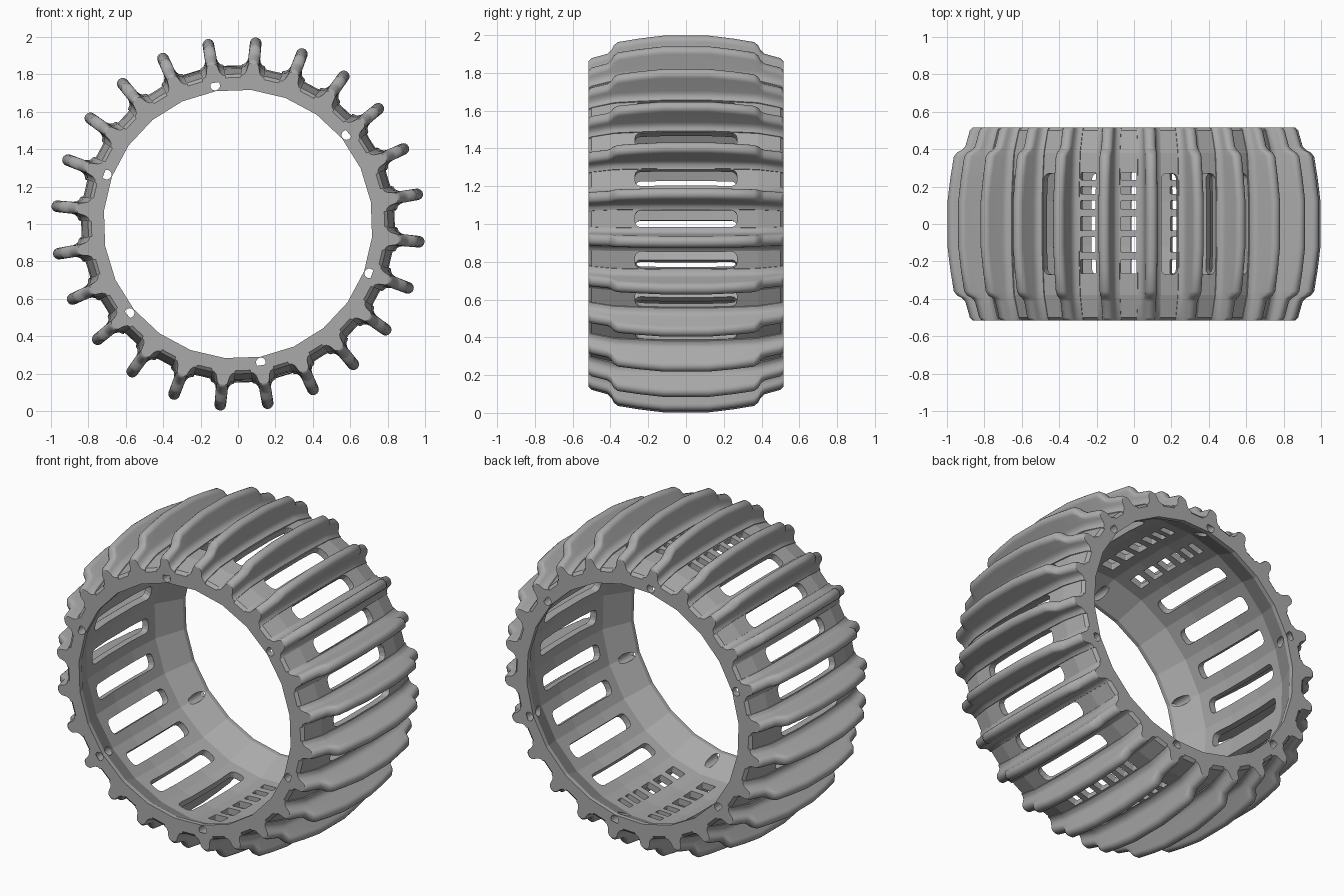
import bpy, bmesh
from math import sin, cos, pi, radians

if "Cube" in bpy.data.objects:
    bpy.data.objects.remove(bpy.data.objects["Cube"], do_unlink=True)

COUNT = 24
STEP = 2 * pi / COUNT
START = radians(9.4)

grey = bpy.data.materials.new("grey rubber")
grey.use_nodes = True
grey.diffuse_color = (0.4, 0.4, 0.4, 1)
grey.node_tree.nodes["Principled BSDF"].inputs["Base Color"].default_value = (0.4, 0.4, 0.4, 1)


def polar(angle, r, t, y):
    """Point at radius r and sideways offset t around the wheel axis."""
    return (r * cos(angle) - t * sin(angle), y, 1 + r * sin(angle) + t * cos(angle))


def loft(bm, loops, closed=False):
    """Skin equal loops of points; close into a ring or cap both ends."""
    rings = [[bm.verts.new(p) for p in loop] for loop in loops]
    n = len(rings[0])
    pairs = list(zip(rings, rings[1:]))
    if closed:
        pairs.append((rings[-1], rings[0]))
    else:
        bm.faces.new(rings[0])
        bm.faces.new(rings[-1])
    for a, b in pairs:
        for i in range(n):
            j = (i + 1) % n
            bm.faces.new((a[i], a[j], b[j], b[i]))


def finish(bm, name):
    bmesh.ops.recalc_face_normals(bm, faces=bm.faces)
    mesh = bpy.data.meshes.new(name)
    bm.to_mesh(mesh)
    bm.free()
    mesh.materials.append(grey)
    obj = bpy.data.objects.new(name, mesh)
    bpy.context.collection.objects.link(obj)
    return obj


# Rim shell: faceted ring with a thick flange at each end
outer = [(0.12, 0.855), (0.38, 0.838), (0.50, 0.808), (0.515, 0.79)]
inner = [(0.515, 0.72), (0.49, 0.72), (0.33, 0.80), (0.12, 0.815)]
half = outer + inner
section = half + [(-y, r) for y, r in reversed(half)]
bm = bmesh.new()
loft(bm, [[polar(START + k * STEP, r, 0, y) for y, r in section]
          for k in range(COUNT)], closed=True)
shell = finish(bm, "rim_shell")


# Cutters: rounded slots, barred slots and bolt holes
def slot(bm, angle, y0, y1, width, corner):
    outline = []
    for q, (st, sy) in enumerate([(1, 1), (-1, 1), (-1, -1), (1, -1)]):
        ct = st * (width / 2 - corner)
        cy = y1 - corner if sy > 0 else y0 + corner
        for s in range(4):
            a = (q + s / 3) * pi / 2
            outline.append((ct + corner * cos(a), cy + corner * sin(a)))
    loft(bm, [[polar(angle, r, t, y) for t, y in outline] for r in (0.74, 0.92)])


BARRED = {5, 6, 17, 18}
CELLS = [(0.235, 0.275), (0.16, 0.20), (0.08, 0.125),
         (-0.035, 0.04), (-0.15, -0.07), (-0.265, -0.19)]
bm = bmesh.new()
for k in range(COUNT):
    angle = START + (k + 0.5) * STEP
    if k in BARRED:
        for y0, y1 in CELLS:
            slot(bm, angle, y0, y1, 0.085, 0.006)
    else:
        slot(bm, angle, -0.27, 0.27, 0.09, 0.03)
for k in range(6):
    angle = START + radians(30) + k * pi / 3
    circle = [(0.75 + 0.026 * cos(s * pi / 8), 0.026 * sin(s * pi / 8)) for s in range(16)]
    for side in (-1, 1):
        loft(bm, [[polar(angle, r, t, side * y) for r, t in circle] for y in (0.31, 0.6)])
cutter = finish(bm, "slot_cutter")
cutter.hide_render = True

cut = shell.modifiers.new("slots", "BOOLEAN")
cut.object = cutter
cut.operation = "DIFFERENCE"
cut.solver = "EXACT"
depsgraph = bpy.context.evaluated_depsgraph_get()
shell.data = bpy.data.meshes.new_from_object(shell.evaluated_get(depsgraph))
shell.modifiers.clear()
bpy.data.objects.remove(cutter, do_unlink=True)

# Tread bars: rounded ribs with a stepped crown and flared roots
# each station is distance along the axle, tip radius, root radius
stations = [(0.515, 0.868, 0.795), (0.50, 0.882, 0.805), (0.415, 0.906, 0.828),
            (0.395, 0.925, 0.833), (0.383, 0.95, 0.836), (0.36, 0.968, 0.839),
            (0.25, 0.986, 0.846), (0.12, 1.002, 0.853)]
stations += [(-y, tip, root) for y, tip, root in reversed(stations)]


def rib(tip, root):
    w = 0.031
    flare = [(0.062, root - 0.03), (0.062, root - 0.002), (0.045, root + 0.006),
             (0.036, root + 0.02), (w + 0.001, root + 0.036)]
    dome = [(w * cos(s * pi / 8), tip - w + w * sin(s * pi / 8)) for s in range(9)]
    return flare + dome + [(-t, r) for t, r in reversed(flare)]


bm = bmesh.new()
for k in range(COUNT):
    angle = START + k * STEP
    loft(bm, [[polar(angle, r, t, y) for t, r in rib(tip, root)]
              for y, tip, root in stations])
treads = finish(bm, "tread_bars")

bpy.ops.object.select_all(action="DESELECT")
treads.select_set(True)
bpy.context.view_layer.objects.active = treads
bpy.ops.object.shade_smooth_by_angle(angle=radians(50))
